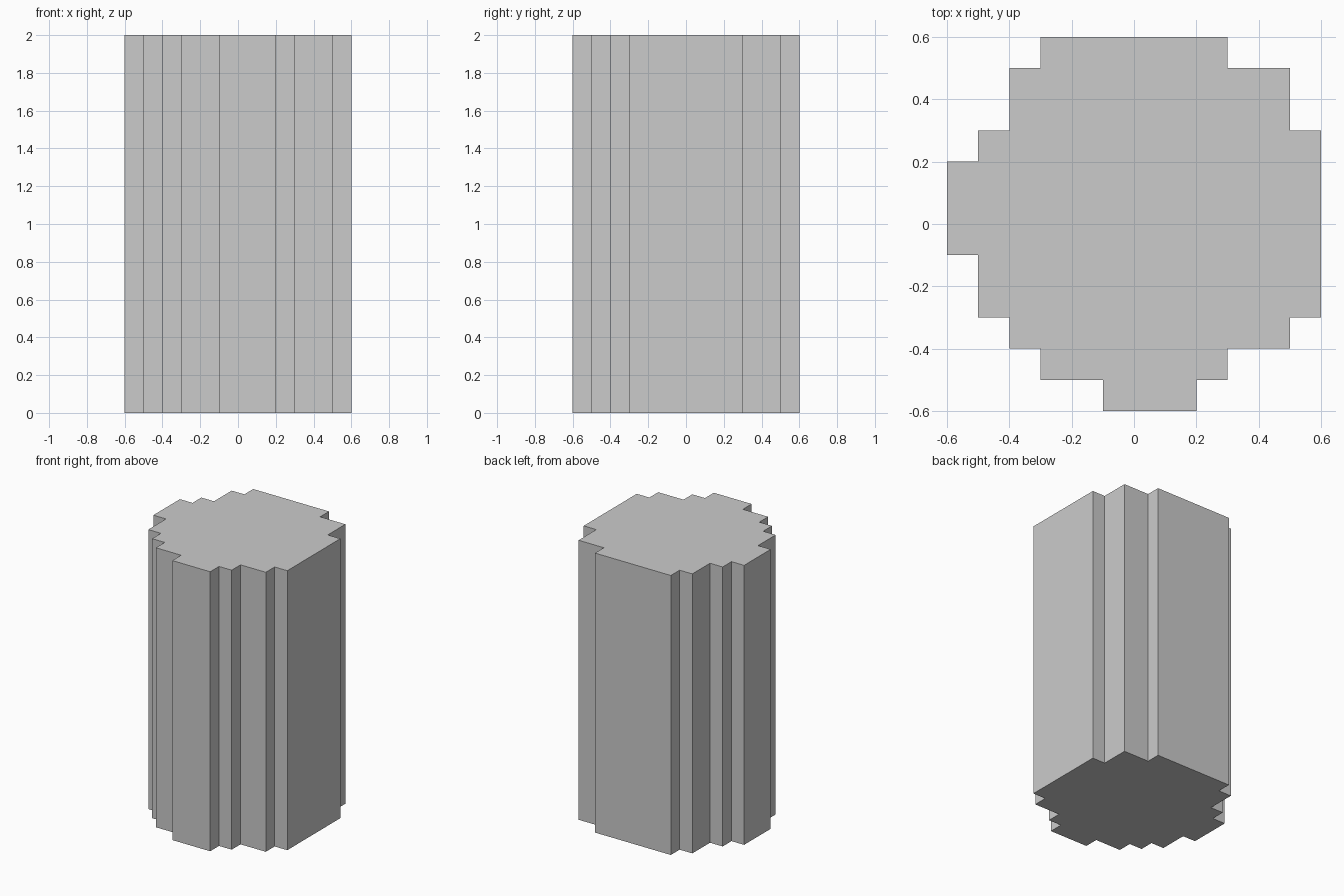
import bpy, bmesh

if "Cube" in bpy.data.objects:
    bpy.data.objects.remove(bpy.data.objects["Cube"])

HEIGHT = 2.0

# Stepped outline, counter-clockwise from the front, in tenths of a unit
outline = [
    (-1, -6), (2, -6), (2, -5), (3, -5), (3, -4), (5, -4), (5, -3),
    (6, -3), (6, 3), (5, 3), (5, 5), (3, 5), (3, 6),
    (-3, 6), (-3, 5), (-4, 5), (-4, 3), (-5, 3), (-5, 2),
    (-6, 2), (-6, -1), (-5, -1), (-5, -3), (-4, -3), (-4, -4),
    (-3, -4), (-3, -5), (-1, -5),
]

# Column: outline face extruded straight up
bm = bmesh.new()
base = bm.faces.new([bm.verts.new((x / 10, y / 10, 0)) for x, y in outline])
ext = bmesh.ops.extrude_face_region(bm, geom=[base], use_keep_orig=True)
top = [v for v in ext["geom"] if isinstance(v, bmesh.types.BMVert)]
bmesh.ops.translate(bm, verts=top, vec=(0, 0, HEIGHT))
bmesh.ops.recalc_face_normals(bm, faces=bm.faces)

mesh = bpy.data.meshes.new("stepped_column")
bm.to_mesh(mesh)
bm.free()
column = bpy.data.objects.new("stepped_column", mesh)
bpy.context.collection.objects.link(column)
